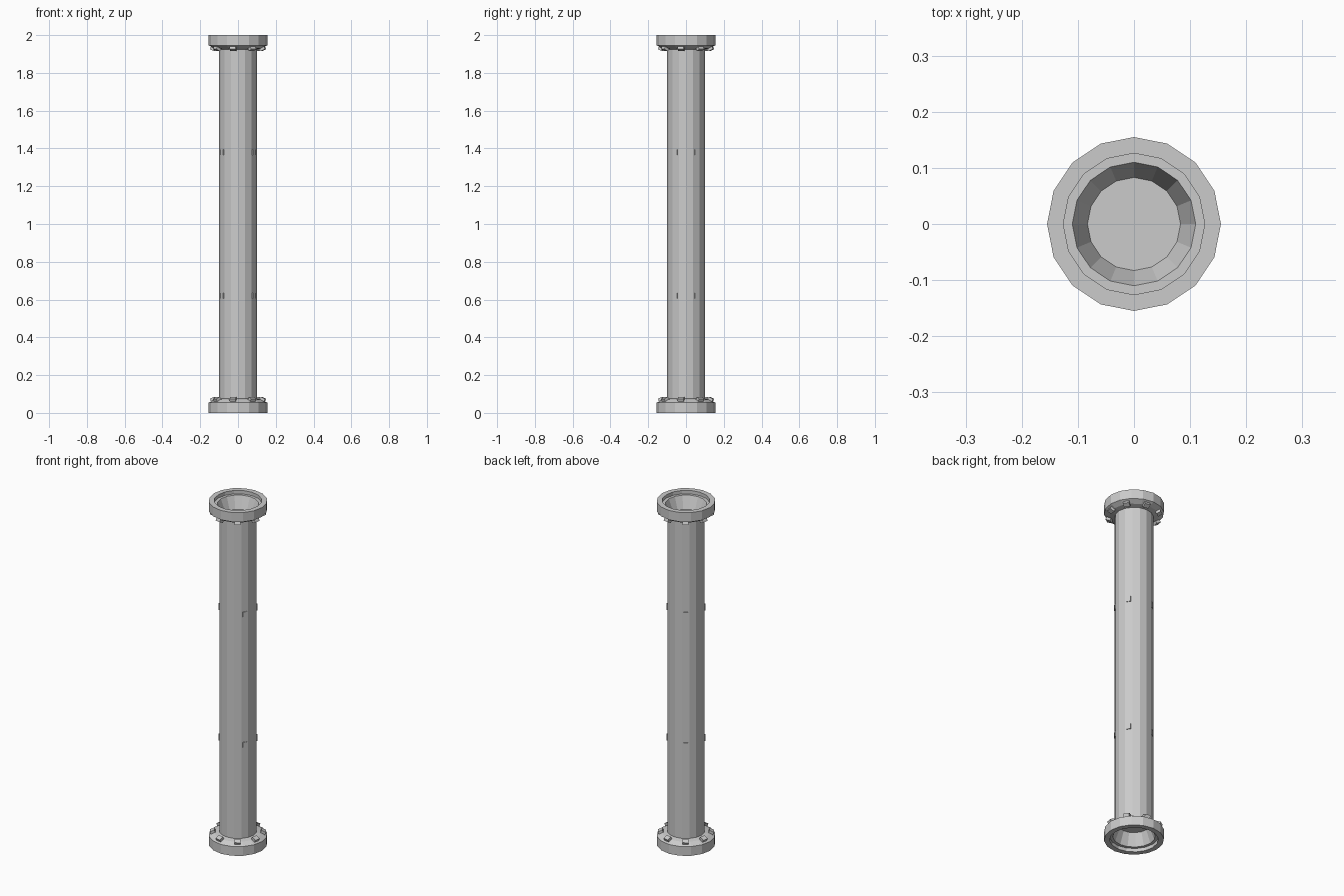
import bpy, bmesh
from math import sin, cos, pi, radians
from mathutils import Matrix

if "Cube" in bpy.data.objects:
    bpy.data.objects.remove(bpy.data.objects["Cube"])

SIDES = 16


def finish(name, bm):
    bmesh.ops.recalc_face_normals(bm, faces=bm.faces)
    mesh = bpy.data.meshes.new(name)
    bm.to_mesh(mesh)
    bm.free()
    obj = bpy.data.objects.new(name, mesh)
    bpy.context.collection.objects.link(obj)
    return obj


def lathe(name, profile, closed=False, cap=False):
    """Revolve (radius, z) points; optionally close the loop or cap the last ring."""
    bm = bmesh.new()
    rings = [[bm.verts.new((r * cos(2 * pi * i / SIDES), r * sin(2 * pi * i / SIDES), z))
              for i in range(SIDES)] for r, z in profile]
    pairs = list(zip(rings, rings[1:]))
    if closed:
        pairs.append((rings[-1], rings[0]))
    for a, b in pairs:
        for i in range(SIDES):
            j = (i + 1) % SIDES
            bm.faces.new((a[i], a[j], b[j], b[i]))
    if cap:
        bm.faces.new(rings[-1])
    return finish(name, bm)


def add_box(bm, angle, radius, z, size, tilt=0):
    m = (Matrix.Rotation(angle, 4, 'Z') @ Matrix.Translation((radius, 0, z))
         @ Matrix.Rotation(tilt, 4, 'Y') @ Matrix.Diagonal((*size, 1)))
    bmesh.ops.create_cube(bm, size=1, matrix=m)


# Long pipe wall
lathe("pipe", [(0.1, 0.06), (0.1, 1.94)])

for label, flip in (("bottom", False), ("top", True)):
    def h(z):
        return 2 - z if flip else z

    # Flange with sloped back, stepped socket and recessed floor
    profile = [(0.1, 0.076), (0.128, 0.07), (0.155, 0.054), (0.155, 0), (0.126, 0),
               (0.126, 0.02), (0.11, 0.02), (0.083, 0.09)]
    lathe(label + "_flange", [(r, h(z)) for r, z in profile], cap=True)

    # Bolt heads on every second facet of the slope
    bm = bmesh.new()
    for k in range(8):
        add_box(bm, radians(33.75 + 45 * k), 0.132, h(0.069),
                (0.026, 0.032, 0.024), radians(-25 if flip else 25))
    finish(label + "_flange_bolts", bm)

# Small clips just proud of the pipe wall
bm = bmesh.new()
for z in (0.62, 1.38):
    for a in (-33.75, 33.75, 123.75, 213.75):
        add_box(bm, radians(a), 0.096, z, (0.012, 0.024, 0.03))
finish("pipe_clips", bm)
